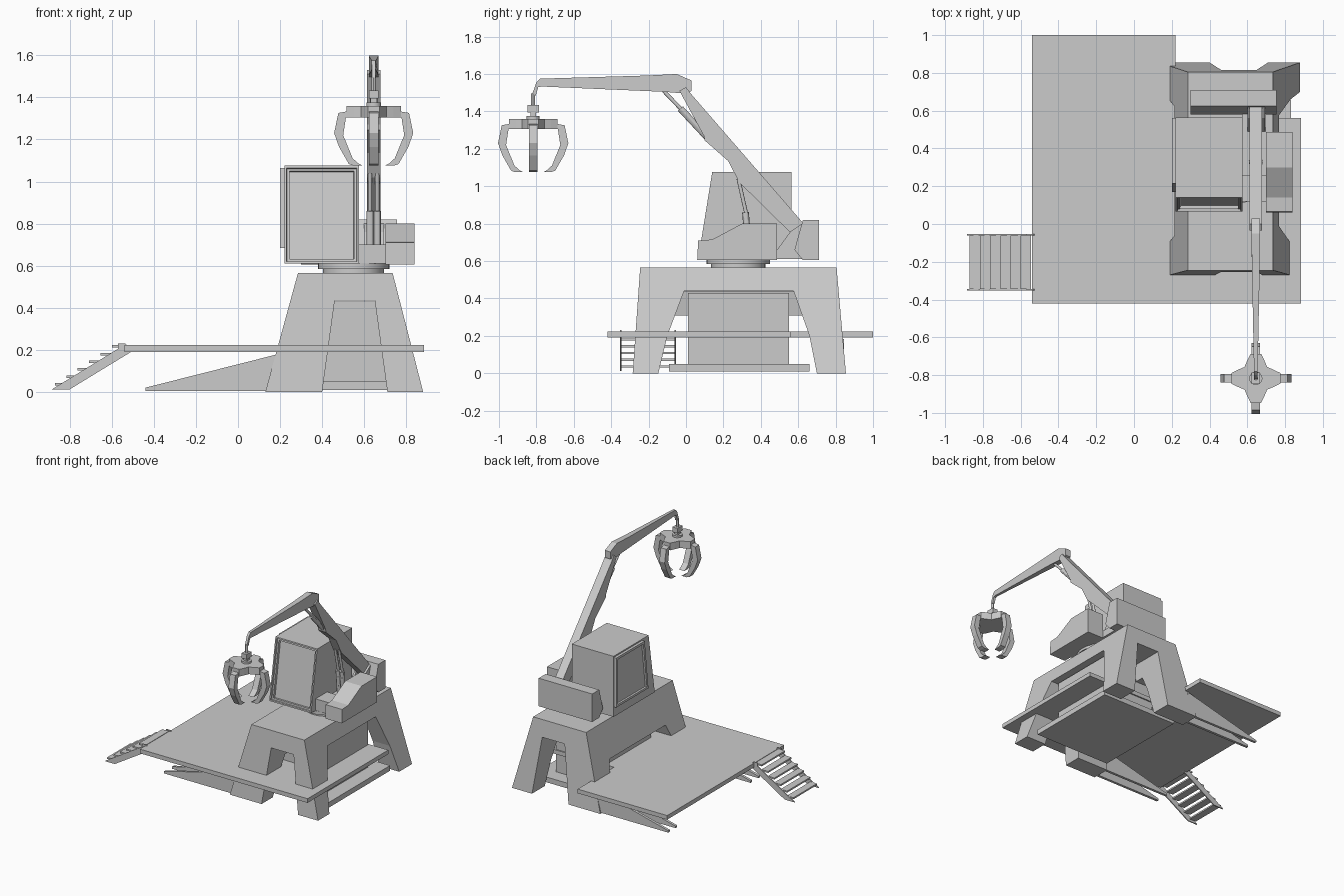
import bpy, bmesh, math
from mathutils import Vector

if "Cube" in bpy.data.objects:
    bpy.data.objects.remove(bpy.data.objects["Cube"])

def finish(name, bm):
    bmesh.ops.recalc_face_normals(bm, faces=bm.faces)
    me = bpy.data.meshes.new(name)
    bm.to_mesh(me)
    bm.free()
    ob = bpy.data.objects.new(name, me)
    bpy.context.collection.objects.link(ob)
    return ob

def place(axis, a, b, t):
    return {'x': (t, a, b), 'y': (a, t, b), 'z': (a, b, t)}[axis]

def prism(name, axis, pts, lo, hi, inset_dir=None, insets=()):
    """Extrude a profile along an axis; optionally inset the face looking along inset_dir."""
    bm = bmesh.new()
    r0 = [bm.verts.new(place(axis, a, b, lo)) for a, b in pts]
    r1 = [bm.verts.new(place(axis, a, b, hi)) for a, b in pts]
    bm.faces.new(r0)
    bm.faces.new(r1)
    n = len(pts)
    for i in range(n):
        bm.faces.new((r0[i], r0[(i + 1) % n], r1[(i + 1) % n], r1[i]))
    bmesh.ops.recalc_face_normals(bm, faces=bm.faces)
    if inset_dir:
        bm.normal_update()
        face = max(bm.faces, key=lambda f: f.normal.dot(Vector(inset_dir)))
        for thick, depth in insets:
            bmesh.ops.inset_individual(bm, faces=[face], thickness=thick, depth=depth)
    return finish(name, bm)

def box(name, x0, x1, y0, y1, z0, z1):
    return prism(name, 'z', [(x0, y0), (x1, y0), (x1, y1), (x0, y1)], z0, z1)

def rod(name, p, q, r, sides=12):
    p, q = Vector(p), Vector(q)
    bpy.ops.mesh.primitive_cylinder_add(vertices=sides, radius=r, depth=(q - p).length, location=(p + q) / 2)
    ob = bpy.context.object
    ob.name = name
    ob.rotation_euler = (q - p).to_track_quat('Z', 'Y').to_euler()
    bpy.ops.object.shade_smooth_by_angle()
    return ob

def cut(ob, cutter):
    m = ob.modifiers.new("cut", 'BOOLEAN')
    m.object, m.operation, m.solver = cutter, 'DIFFERENCE', 'EXACT'
    bpy.context.view_layer.objects.active = ob
    bpy.ops.object.modifier_apply(modifier=m.name)
    bpy.data.objects.remove(cutter)

# Tapered four-legged stand
bm = bmesh.new()
rings = [[bm.verts.new((x, y, z)) for x, y in ((x0, y0), (x1, y0), (x1, y1), (x0, y1))]
         for x0, x1, y0, y1, z in ((.13, .88, -.285, .855, 0), (.285, .735, -.245, .805, .565))]
for r in rings:
    bm.faces.new(r)
for i in range(4):
    j = (i + 1) % 4
    bm.faces.new((rings[0][i], rings[0][j], rings[1][j], rings[1][i]))
stand = finish("stand", bm)
cut(stand, prism("front_cutter", 'y', [(.393, -.05), (.46, .435), (.65, .435), (.717, -.05)], -1, 2))
cut(stand, prism("right_cutter", 'x', [(-.16, -.05), (-.10, .2), (-.01, .44), (.575, .44), (.66, .2), (.71, -.05)], .55, 1.2))
cut(stand, prism("left_cutter", 'x', [(-.16, -.05), (-.10, .2), (-.059, .31), (.621, .31), (.66, .2), (.71, -.05)], -.2, .56))

# Core and floor slab inside the stand
box("core_block", .29, .72, .01, .55, .05, .43)
box("floor_slab", .18, .83, -.09, .66, .01, .05)

# Outrigger fins from the left legs
for i, y in enumerate((-.27, -.175, .735, .825)):
    prism(f"outrigger_fin_{i}", 'y', [(-.44, .005), (-.44, .02), (.2, .182), (.2, .005)], y, y + .02)

# L-shaped deck
prism("deck", 'z', [(-.54, -.42), (.885, -.42), (.885, .56), (.22, .56), (.22, 1), (-.54, 1)], .19, .222)

# Stairs
for i, y in enumerate((-.353, -.062)):
    prism(f"stair_rail_{i}", 'y', [(-.885, .012), (-.80, .012), (-.50, .195), (-.535, .23), (-.57, .23), (-.57, .205)], y, y + .008)
for i in range(6):
    x, z = -.87 + i * .054, .03 + i * .036
    box(f"stair_tread_{i}", x, x + .056, -.345, -.062, z, z + .012)

# Slewing ring
rod("slew_base", (.55, .28, .56), (.55, .28, .59), .145, 32)
rod("slew_ring", (.55, .28, .585), (.55, .28, .612), .17, 32)

# Cab with recessed windscreen and side window
prism("cab", 'x', [(.065, .61), (.14, 1.075), (.565, 1.075), (.565, .61)], .22, .575,
      (0, -1, 0), ((.014, 0), (.004, -.012), (.016, 0), (.002, -.018)))
prism("cab_side_window", 'x', [(.17, .685), (.215, 1.065), (.56, 1.065), (.56, .685)], .20, .222,
      (-1, 0, 0), ((.025, 0), (.004, -.012)))

# Engine housing, boom base and counterweight
prism("engine_housing", 'x', [(.06, .605), (.065, .71), (.14, .715), (.30, .80), (.487, .80), (.487, .605)], .70, .84)
prism("boom_base", 'x', [(.12, .61), (.12, .66), (.51, .665), (.585, .665), (.625, .61)], .575, .70)
box("boom_base_front", .575, .70, .12, .26, .61, .70)
prism("counterweight", 'x', [(.58, .66), (.625, .82), (.71, .82), (.71, .605), (.625, .605)], .30, .755)
for i, x in enumerate((.60, .678)):
    prism(f"boom_bracket_{i}", 'x', [(.48, .65), (.56, .76), (.62, .80), (.63, .65)], x, x + .015)

# Lower boom
prism("lower_boom", 'x', [(-.035, 1.51), (.095, 1.27), (.10, 1.245), (.225, 1.135), (.285, 1.02),
                          (.59, .72), (.62, .73), (.62, .81), (.03, 1.49), (0, 1.53)], .612, .678)

# Upper arm, narrowing towards the tip
arm = prism("upper_arm", 'x', [(-.80, 1.555), (-.78, 1.575), (-.2, 1.592), (-.05, 1.60), (.03, 1.565), (.03, 1.51),
                               (0, 1.495), (-.12, 1.505), (-.77, 1.533), (-.79, 1.53), (-.803, 1.485), (-.825, 1.485)], .612, .678)
for v in arm.data.vertices:
    k = .28 + .42 * max(0, min(1, (v.co.y + .8) / .7))
    v.co.x = .645 + (v.co.x - .645) * k

# Hydraulic cylinders
rod("arm_piston", (.645, -.12, 1.51), (.645, 0, 1.385), .010)
rod("arm_cylinder", (.645, -.03, 1.415), (.645, .11, 1.265), .018)
for i, x in enumerate((.628, .662)):
    rod(f"boom_piston_{i}", (x, .28, 1.04), (x, .325, .84), .010)
    rod(f"boom_cylinder_{i}", (x, .318, .86), (x, .335, .66), .018)

# Grapple hanger and rotator
gx, gy = .645, -.817
rod("hanger_link", (gx, gy, 1.42), (gx, gy, 1.495), .011)
box("hanger_block", gx - .022, gx + .022, gy - .03, gy + .03, 1.395, 1.433)
box("rotator", gx - .015, gx + .015, gy - .015, gy + .015, 1.35, 1.40)
rod("rotator_flange", (gx, gy, 1.355), (gx, gy, 1.375), .035, 16)

# Star-shaped hub
quarter = [(.13, -.028), (.13, .028), (.095, .045), (.06, .06), (.045, .095)]
hub = []
for k in range(4):
    c, s = round(math.cos(k * math.pi / 2)), round(math.sin(k * math.pi / 2))
    hub += [(gx + a * c - b * s, gy + a * s + b * c) for a, b in quarter]
prism("grapple_hub", 'z', hub, 1.305, 1.36)

# Four claws around the hub
claw = [(.115, 1.335), (.168, 1.326), (.188, 1.23), (.165, 1.165), (.118, 1.083), (.095, 1.075),
        (.052, 1.075), (.072, 1.085), (.10, 1.11), (.145, 1.22), (.132, 1.305), (.115, 1.305)]
for k in range(4):
    ob = prism(f"claw_{k}", 'y', claw, -.023, .023)
    ob.location = (gx, gy, 0)
    ob.rotation_euler.z = k * math.pi / 2
